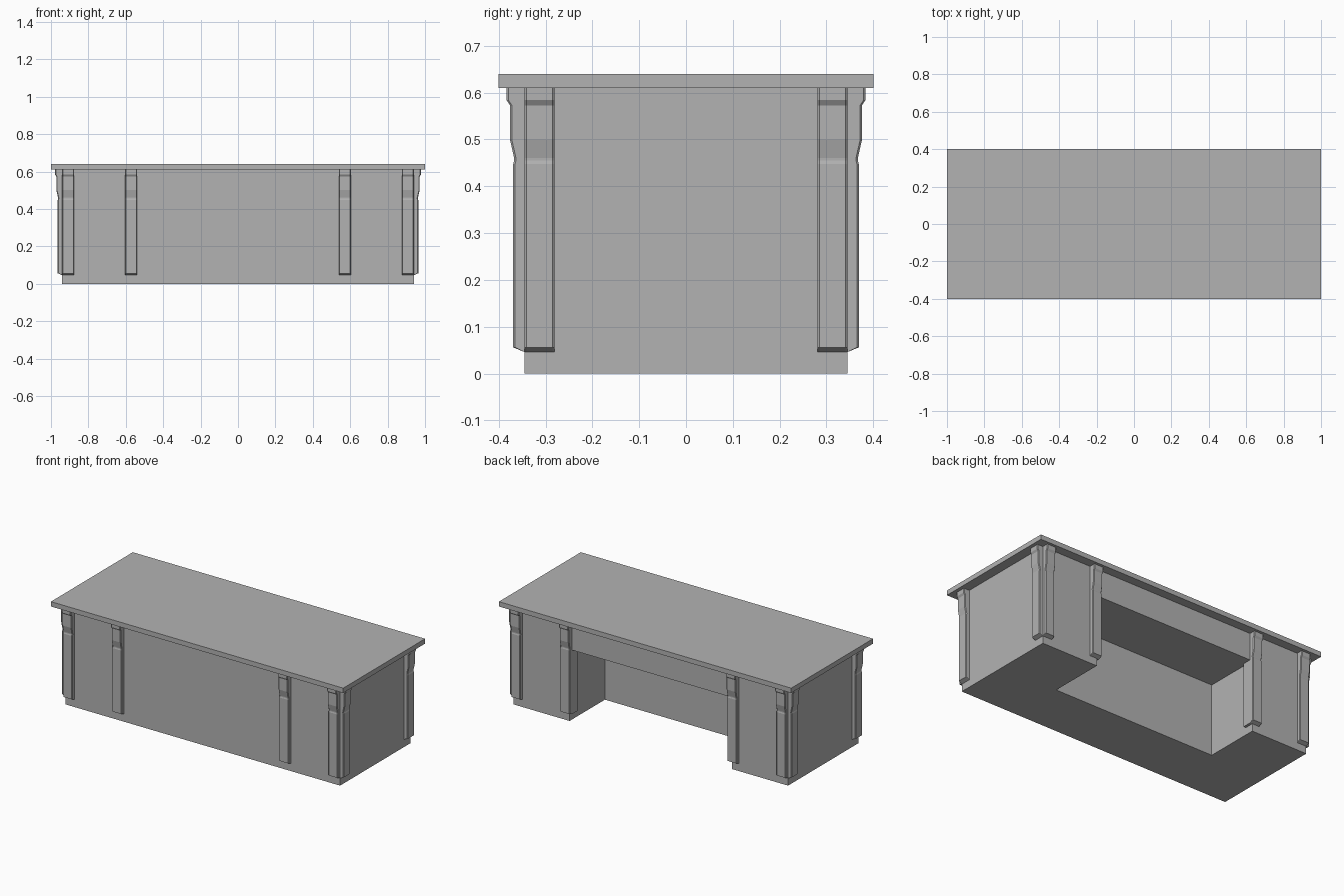
import bpy
import bmesh
from math import pi
from mathutils import Matrix, Vector

cube = bpy.data.objects.get("Cube")
if cube:
    bpy.data.objects.remove(cube, do_unlink=True)

# One flat grey for the whole desk
grey = bpy.data.materials.new("plain grey")
grey.use_nodes = True
colour = (0.45, 0.45, 0.45, 1)
grey.diffuse_color = colour
grey.node_tree.nodes["Principled BSDF"].inputs["Base Color"].default_value = colour


def add_object(name, bm):
    bmesh.ops.recalc_face_normals(bm, faces=bm.faces)
    mesh = bpy.data.meshes.new(name)
    bm.to_mesh(mesh)
    bm.free()
    mesh.materials.append(grey)
    obj = bpy.data.objects.new(name, mesh)
    bpy.context.collection.objects.link(obj)
    return obj


def box(name, low, high):
    low, high = Vector(low), Vector(high)
    bm = bmesh.new()
    place = Matrix.Translation((low + high) / 2) @ Matrix.Diagonal((*(high - low), 1))
    bmesh.ops.create_cube(bm, size=1, matrix=place)
    return add_object(name, bm)


BODY_X, BODY_Y, UNDER_TOP = 0.94, 0.345, 0.61
KNEE_X, KNEE_TOP = 0.555, 0.443

# Table top
box("table_top", (-1, -0.4, UNDER_TOP), (1, 0.4, 0.64))

# Cabinet body with a knee space cut into the back
body = box("cabinet_body", (-BODY_X, -BODY_Y, 0), (BODY_X, BODY_Y, UNDER_TOP))
cutter = box("knee_space_cutter", (-KNEE_X, 0, -0.1), (KNEE_X, 0.6, KNEE_TOP))
cutter.hide_render = True
cut = body.modifiers.new("knee_space", "BOOLEAN")
cut.operation = "DIFFERENCE"
cut.solver = "EXACT"
cut.object = cutter
bpy.context.view_layer.objects.active = body
bpy.ops.object.modifier_apply(modifier=cut.name)
bpy.data.objects.remove(cutter, do_unlink=True)

# Pilaster outline: distance out from the body, height
HALF, EDGE, EMBED = 0.032, 0.004, 0.055
OUTLINE = [(0.038, UNDER_TOP), (0.038, 0.584), (0.031, 0.573), (0.031, 0.5),
           (0.022, 0.46), (0.022, 0.455), (0.024, 0.448), (0.024, 0.056),
           (0, 0.046)]


def pilaster(name, x, y, turn):
    """Loft the outline sideways, with a slim bevel along both outer edges."""
    bm = bmesh.new()
    rings = []
    for side, inset in ((-HALF, EDGE), (EDGE - HALF, 0), (HALF - EDGE, 0), (HALF, EDGE)):
        points = [(max(out - inset, 0), z) for out, z in OUTLINE]
        points += [(-EMBED, OUTLINE[-1][1]), (-EMBED, UNDER_TOP)]
        rings.append([bm.verts.new((side, -out, z)) for out, z in points])
    for a, b in zip(rings, rings[1:]):
        for i in range(len(a)):
            j = (i + 1) % len(a)
            bm.faces.new((a[i], a[j], b[j], b[i]))
    bm.faces.new(rings[0])
    bm.faces.new(rings[-1])
    bm.transform(Matrix.Translation((x, y, 0)) @ Matrix.Rotation(turn, 4, "Z"))
    add_object(name, bm)


# Pilasters on the front and back, then at both ends
for sx, x_name in ((-1, "right"), (1, "left")):
    for sy, y_name in ((-1, "front"), (1, "back")):
        turn = 0 if sy < 0 else pi
        for spot, x in (("outer", BODY_X - HALF), ("inner", 0.571)):
            pilaster(f"{y_name}_{x_name}_{spot}_pilaster", sx * x, sy * BODY_Y, turn)
        pilaster(f"{x_name}_end_{y_name}_pilaster", sx * BODY_X,
                 sy * (BODY_Y - HALF), sx * pi / 2)
